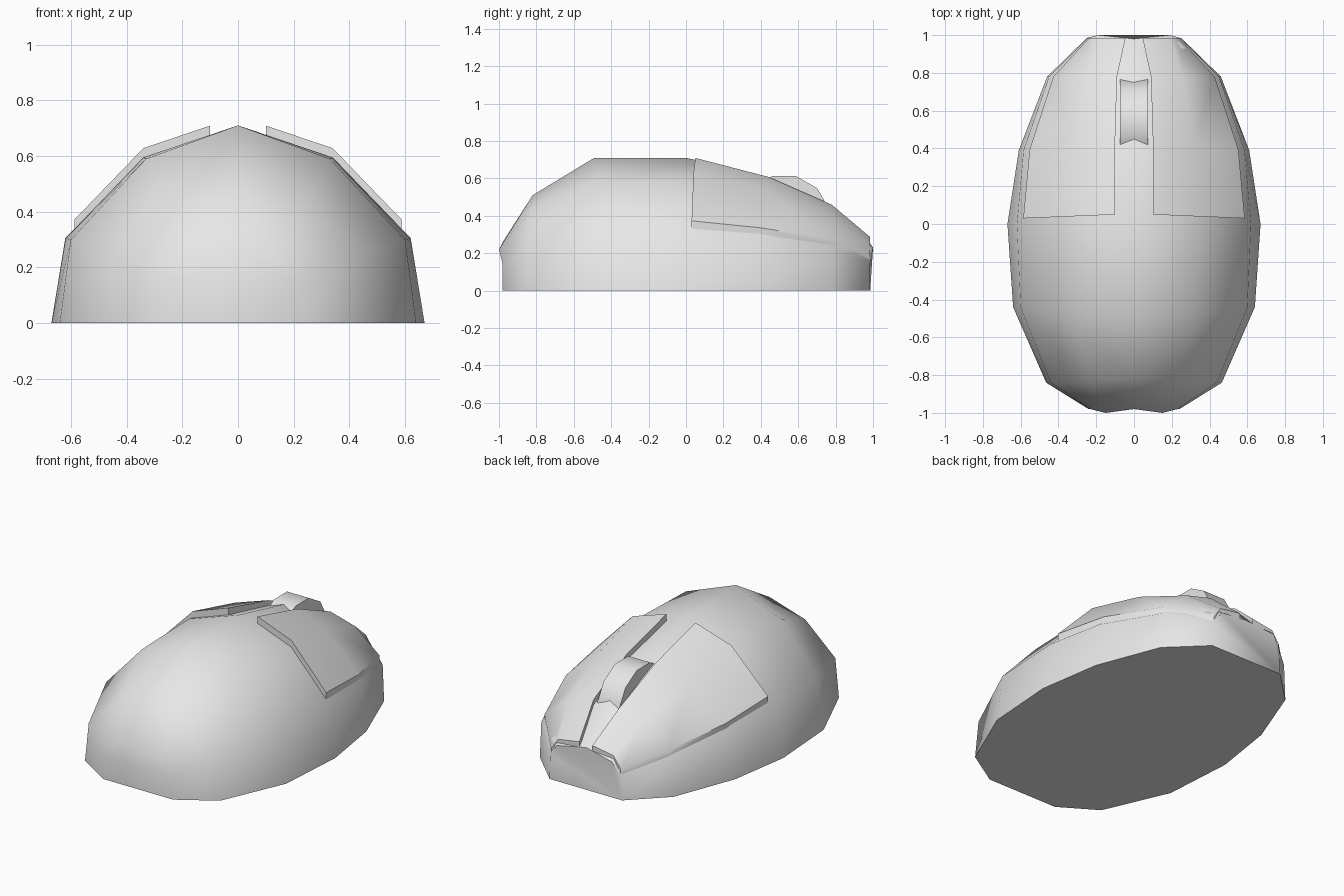
import bpy
import bmesh
import math
from mathutils import Vector

default_cube = bpy.data.objects.get("Cube")
if default_cube:
    bpy.data.objects.remove(default_cube, do_unlink=True)

# One plain grey plastic for every part
plastic = bpy.data.materials.new("light grey plastic")
plastic.use_nodes = True
grey = (0.8, 0.8, 0.8, 1)
plastic.diffuse_color = grey
plastic.node_tree.nodes["Principled BSDF"].inputs["Base Color"].default_value = grey


def finish(name, bm, smooth_angle):
    """Turn a bmesh into a shaded object with the plastic material."""
    bmesh.ops.recalc_face_normals(bm, faces=bm.faces)
    mesh = bpy.data.meshes.new(name)
    bm.to_mesh(mesh)
    bm.free()
    mesh.materials.append(plastic)
    obj = bpy.data.objects.new(name, mesh)
    bpy.context.collection.objects.link(obj)
    bpy.ops.object.select_all(action='DESELECT')
    obj.select_set(True)
    bpy.context.view_layer.objects.active = obj
    bpy.ops.object.shade_smooth_by_angle(angle=math.radians(smooth_angle))
    return obj


def bridge(bm, row_a, row_b):
    """Fill quads between two rows of vertices."""
    for i in range(len(row_a) - 1):
        bm.faces.new((row_a[i], row_a[i + 1], row_b[i + 1], row_b[i]))


def half_section(y_base, y_mid, y_crest, base_x, side, shoulder, crest_z):
    """Half of one cross-section of the shell, from base to crest."""
    return [Vector((base_x, y_base, 0)),
            Vector((side[0], y_base, side[1])),
            Vector((shoulder[0], y_mid, shoulder[1])),
            Vector((0, y_crest, crest_z))]


# Cross-sections from the palm end to the button end
sections = [
    half_section(-.98, -1, -.98, .24, (.23, .14), (.15, .22), .26),
    half_section(-.84, -.83, -.82, .465, (.44, .24), (.24, .43), .51),
    half_section(-.44, -.47, -.49, .64, (.6, .3), (.33, .59), .71),
    half_section(0, 0, 0, .67, (.62, .305), (.34, .595), .71),
    half_section(.39, .42, .45, .61, (.585, .275), (.315, .51), .605),
    half_section(.78, .78, .78, .46, (.45, .225), (.26, .38), .45),
    half_section(.985, 1, .98, .25, (.245, .15), (.19, .23), .26),
]

# Shell: loft the mirrored sections, then close both ends and the underside
bm = bmesh.new()
rows = []
for half in sections:
    mirrored = [Vector((-p.x, p.y, p.z)) for p in reversed(half[:-1])]
    rows.append([bm.verts.new(p) for p in half + mirrored])
for row_a, row_b in zip(rows, rows[1:]):
    bridge(bm, row_a, row_b)
bm.faces.new(rows[0])
bm.faces.new(rows[-1])
bm.faces.new([r[0] for r in rows] + [r[-1] for r in reversed(rows)])
finish("shell", bm, 50)


# Buttons: raised plates that follow the shell from its middle to its nose
def button(name, mirror):
    bm = bmesh.new()
    rise = Vector((0, 0, .033))
    sink = Vector((0, 0, -.01))
    inner_edge = (.1, .1, .09, .045)
    plate_rows = []
    for half, inner_x in zip(sections[3:], inner_edge):
        base, side, shoulder, crest = half
        inner = crest.lerp(shoulder, inner_x / shoulder.x)
        outer = shoulder.lerp(side, .88)
        points = [inner, shoulder.copy(), outer]
        for i, p in enumerate(points):
            p.x *= mirror
            p.y = min(max(p.y, .05 - .01 * i), .985)
        plate_rows.append(points)
    top = [[bm.verts.new(p + rise) for p in r] for r in plate_rows]
    bottom = [[bm.verts.new(p + sink) for p in r] for r in plate_rows]
    for layer in (top, bottom):
        for row_a, row_b in zip(layer, layer[1:]):
            bridge(bm, row_a, row_b)
    # walls around the rim
    for row in (0, -1):
        bridge(bm, top[row], bottom[row])
    for column in (0, -1):
        bridge(bm, [r[column] for r in top], [r[column] for r in bottom])
    finish(name, bm, 40)


button("left_button", 1)
button("right_button", -1)

# Scroll wheel: a twelve-sided disc with a flat side on top
bm = bmesh.new()
wheel_sides = 12
radius = .25
rims = []
for x in (-.075, .075):
    rim = []
    for i in range(wheel_sides):
        angle = math.tau * (i + .5) / wheel_sides
        rim.append(bm.verts.new((x, .525 + radius * math.sin(angle),
                                 .37 + radius * math.cos(angle))))
    bm.faces.new(rim)
    rims.append(rim)
bridge(bm, rims[0] + rims[0][:1], rims[1] + rims[1][:1])
finish("scroll_wheel", bm, 40)
